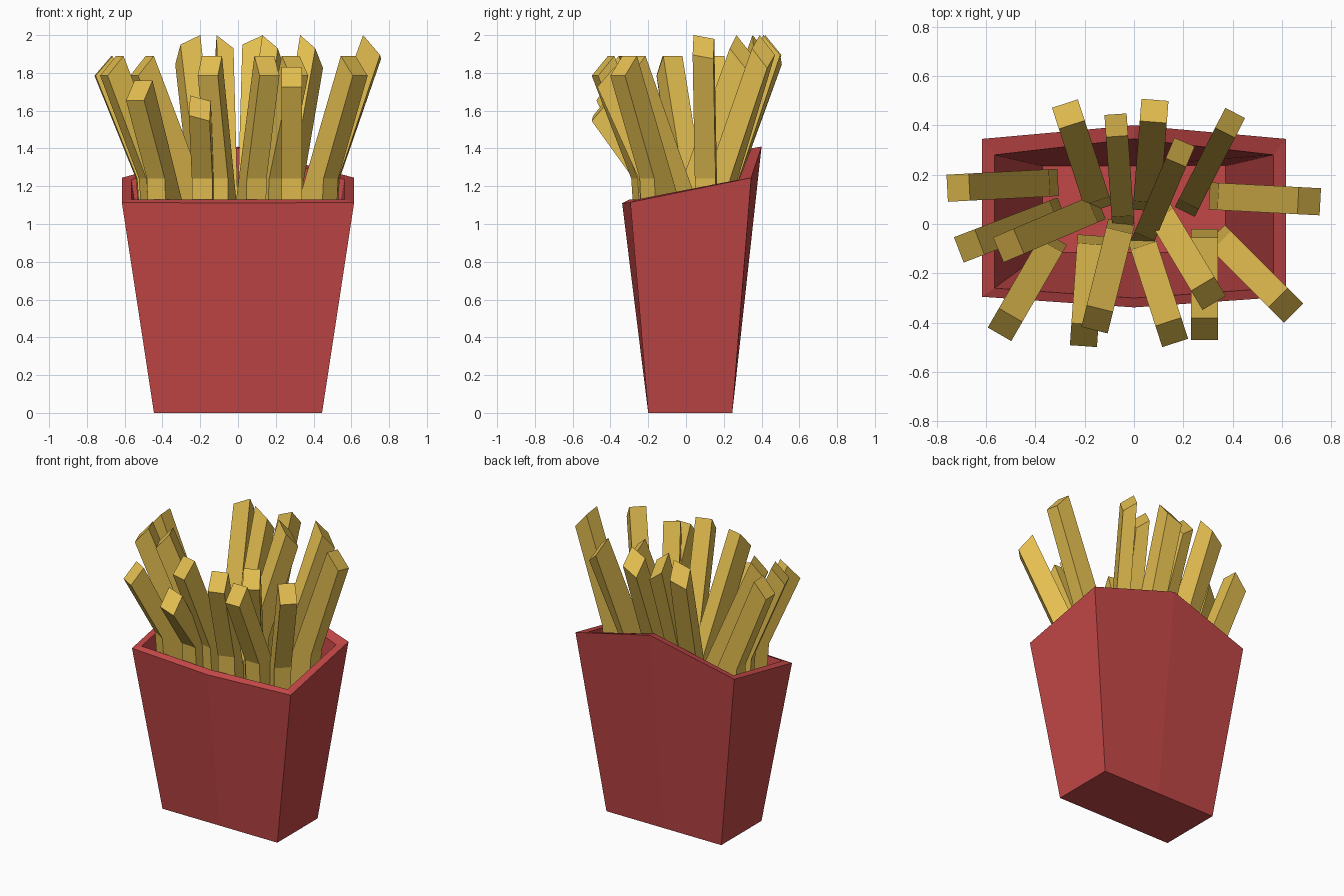
import bpy, bmesh, math
from mathutils import Vector

if "Cube" in bpy.data.objects:
    bpy.data.objects.remove(bpy.data.objects["Cube"])


def material(name, rgb):
    m = bpy.data.materials.new(name)
    m.diffuse_color = (*rgb, 1)
    m.use_nodes = True
    m.node_tree.nodes["Principled BSDF"].inputs["Base Color"].default_value = m.diffuse_color
    return m


red = material("carton red", (0.55, 0.063, 0.063))
gold = material("fry gold", (0.77, 0.515, 0.08))


def loft(name, rings, mat):
    """Closed solid through rings of points, capped at both ends."""
    bm = bmesh.new()
    loops = [[bm.verts.new(p) for p in ring] for ring in rings]
    n = len(loops[0])
    for a, b in zip(loops, loops[1:]):
        for i in range(n):
            j = (i + 1) % n
            bm.faces.new((a[i], a[j], b[j], b[i]))
    bm.faces.new(loops[0][::-1])
    bm.faces.new(loops[-1])
    bmesh.ops.recalc_face_normals(bm, faces=bm.faces[:])
    mesh = bpy.data.meshes.new(name)
    bm.to_mesh(mesh)
    bm.free()
    mesh.materials.append(mat)
    ob = bpy.data.objects.new(name, mesh)
    bpy.context.collection.objects.link(ob)
    return ob


def carton_ring(x, front, front_mid, back, back_mid):
    """Six-sided ring; each of the last four arguments is (y, z)."""
    return [(-x, *front), (0, *front_mid), (x, *front),
            (x, *back), (0, *back_mid), (-x, *back)]


# Carton: outside wall, rim, inside wall and floor
loft("carton", [
    carton_ring(0.445, (-0.20, 0), (-0.20, 0), (0.245, 0), (0.245, 0)),
    carton_ring(0.615, (-0.295, 1.115), (-0.338, 1.11), (0.345, 1.245), (0.40, 1.41)),
    carton_ring(0.565, (-0.26, 1.13), (-0.30, 1.13), (0.28, 1.235), (0.345, 1.40)),
    carton_ring(0.37, (-0.115, 0.06), (-0.115, 0.06), (0.235, 0.06), (0.235, 0.06)),
], red)


def fry(name, tip_x, tip_y, angle, top, slant=0.0, width=0.11):
    """Bent fry leaning towards angle; slant tips its cut end sideways."""
    a = math.radians(angle)
    u = Vector((math.cos(a), math.sin(a), 0))
    v = Vector((-u.y, u.x, 0)) * width / 2
    tip = Vector((tip_x, tip_y, 0))
    # Side profile: (back, front) points as (lean, height)
    profile = [((0, 0.65), (0.19, 0.65)),
               ((0.035, 1.10), (0.23, 1.24)),
               ((0.36, top), (0.45, top - 0.105))]
    rings = []
    for k, (back, front) in enumerate(profile):
        pb, pf = (tip + u * (s - 0.45) + Vector((0, 0, z)) for s, z in (back, front))
        t = slant if k == 2 else 0
        left = v + Vector((0, 0, min(t, 0)))
        right = -v - Vector((0, 0, max(t, 0)))
        rings.append([pb + right, pf + right, pf + left, pb + left])
    loft(name, rings, gold)


# Fries: tip x, tip y, lean direction in degrees, top height, slant, width
FRIES = [
    (-0.757, 0.145, 183, 1.89), (-0.71, -0.105, 201, 1.89),
    (-0.55, -0.105, 203, 1.89), (-0.545, -0.447, 240, 1.76),
    (-0.205, -0.495, 266, 1.68, -0.03), (-0.16, -0.43, 256, 1.89),
    (0.167, -0.482, 288, 1.89), (0.285, -0.47, 270, 1.83),
    (0.325, -0.32, 301, 1.89), (0.647, -0.362, 315, 1.89),
    (0.755, 0.09, -3, 2.0, -0.02), (0.41, 0.45, 63, 2.0, 0.07, 0.09),
    (0.205, 0.332, 67, 2.0, 0.07, 0.09), (0.085, 0.503, 85.5, 2.0, -0.05),
    (-0.075, 0.445, 94, 2.0, 0.07, 0.09), (-0.28, 0.488, 108, 2.0, -0.05),
]
for i, f in enumerate(FRIES, 1):
    fry(f"fry_{i}", *f)
